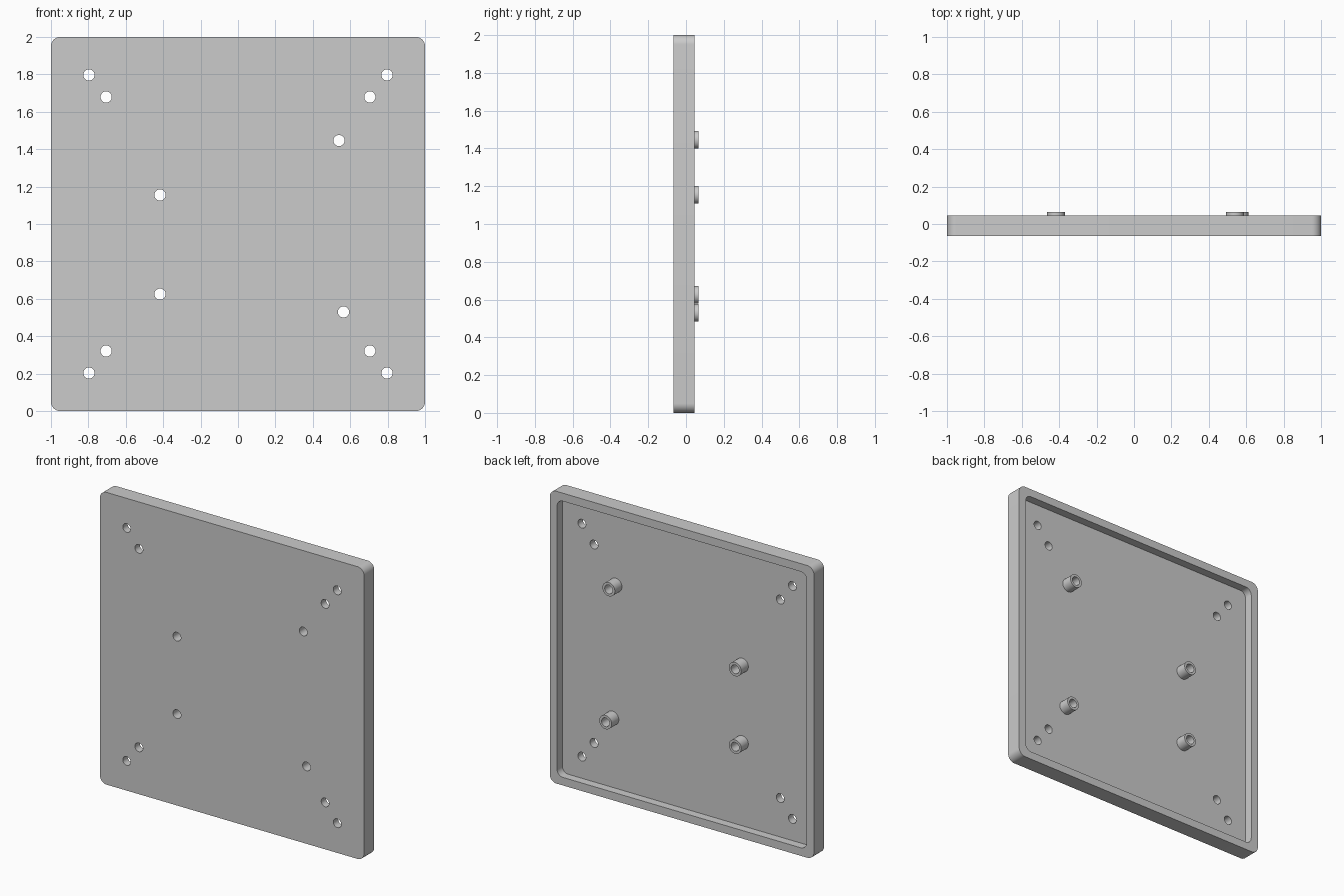
import bpy, bmesh, math
from mathutils import Vector

if "Cube" in bpy.data.objects:
    bpy.data.objects.remove(bpy.data.objects["Cube"])

FRONT, FLOOR, RIM, POST_TOP = -0.065, -0.012, 0.045, 0.065
HOLE_R, POST_R = 0.03, 0.047

grey = bpy.data.materials.new("plain grey")
grey.use_nodes = True
colour = (0.6, 0.6, 0.6, 1)
grey.diffuse_color = colour
grey.node_tree.nodes["Principled BSDF"].inputs["Base Color"].default_value = colour


def circle(x, z, r, n=40):
    return [(x + r * math.cos(math.tau * i / n), z + r * math.sin(math.tau * i / n)) for i in range(n)]


def rounded_square(half, r, steps=10):
    points = []
    for k, (sx, sz) in enumerate([(1, 1), (-1, 1), (-1, -1), (1, -1)]):
        for i in range(steps + 1):
            a = math.pi / 2 * (k + i / steps)
            points.append((sx * (half - r) + r * math.cos(a), 1 + sz * (half - r) + r * math.sin(a)))
    return points


def prism(name, outlines, y0, y1):
    """Extrude closed outlines in the xz plane from y0 to y1."""
    bm = bmesh.new()
    for outline in outlines:
        face = bm.faces.new([bm.verts.new((x, y0, z)) for x, z in outline])
        new = bmesh.ops.extrude_face_region(bm, geom=[face], use_keep_orig=True)["geom"]
        bmesh.ops.translate(bm, verts=[v for v in new if isinstance(v, bmesh.types.BMVert)],
                            vec=Vector((0, y1 - y0, 0)))
    bmesh.ops.recalc_face_normals(bm, faces=bm.faces)
    mesh = bpy.data.meshes.new(name)
    bm.to_mesh(mesh)
    bm.free()
    mesh.materials.append(grey)
    obj = bpy.data.objects.new(name, mesh)
    bpy.context.collection.objects.link(obj)
    return obj


def cut(obj, cutter):
    bpy.context.view_layer.objects.active = obj
    mod = obj.modifiers.new("cut", 'BOOLEAN')
    mod.operation, mod.solver, mod.object = 'DIFFERENCE', 'EXACT', cutter
    bpy.ops.object.modifier_apply(modifier=mod.name)


# Hole positions: four standoffs and mirrored pairs near each corner
posts = [(-0.417, 1.155), (-0.417, 0.625), (0.54, 1.446), (0.564, 0.53)]
corners = [(sx * x, 1 + sz * z) for x, z in [(0.797, 0.797), (0.705, 0.679)]
           for sx in (-1, 1) for sz in (-1, 1)]

# Tray with a raised rim at the back
tray = prism("tray_plate", [rounded_square(1, 0.05)], FRONT, RIM)
pocket = prism("pocket_cutter", [rounded_square(0.945, 0.045)], FLOOR, RIM + 0.1)
drill = prism("hole_cutter", [circle(x, z, HOLE_R) for x, z in posts + corners], FRONT - 0.1, POST_TOP + 0.1)
cut(tray, pocket)
cut(tray, drill)

# Hollow standoffs on the tray floor
parts = [tray]
for i, (x, z) in enumerate(posts):
    post = prism(f"standoff_{i + 1}", [circle(x, z, POST_R)], FLOOR, POST_TOP)
    cut(post, drill)
    parts.append(post)

for cutter in (pocket, drill):
    bpy.data.objects.remove(cutter)

# Smooth the round walls, keep edges sharp
bpy.ops.object.select_all(action='DESELECT')
for obj in parts:
    obj.select_set(True)
bpy.context.view_layer.objects.active = tray
bpy.ops.object.shade_smooth_by_angle(angle=math.radians(30))
